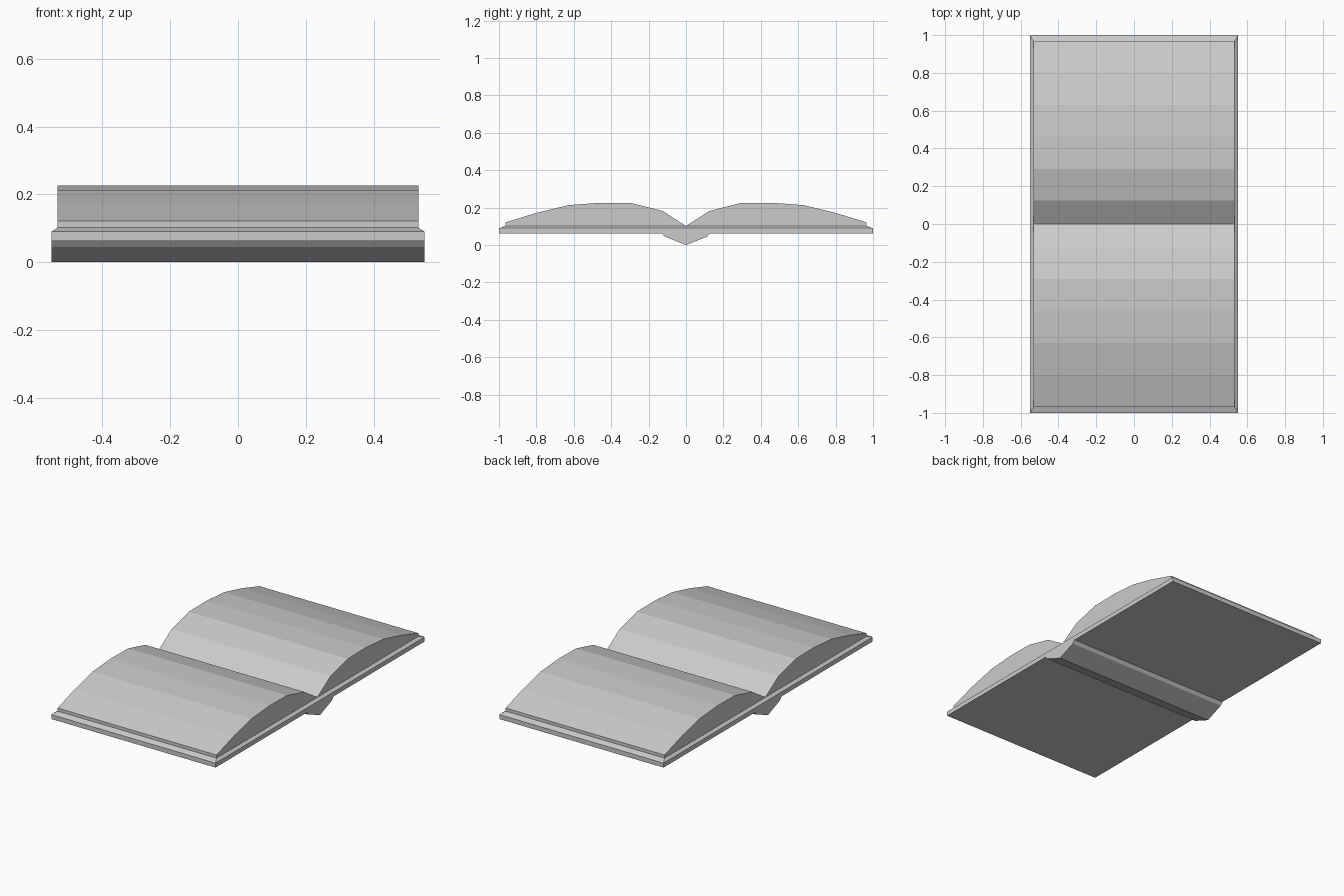
import bpy, bmesh

if "Cube" in bpy.data.objects:
    bpy.data.objects.remove(bpy.data.objects["Cube"])


def finish(name, bm):
    bmesh.ops.recalc_face_normals(bm, faces=bm.faces)
    me = bpy.data.meshes.new(name)
    bm.to_mesh(me)
    bm.free()
    ob = bpy.data.objects.new(name, me)
    bpy.context.collection.objects.link(ob)
    return ob


def loft(name, loops):
    """Skin matching closed loops of points and cap both ends."""
    bm = bmesh.new()
    rings = [[bm.verts.new(p) for p in loop] for loop in loops]
    for a, b in zip(rings, rings[1:]):
        for i in range(len(a)):
            j = (i + 1) % len(a)
            bm.faces.new((a[i], a[j], b[j], b[i]))
    bm.faces.new(rings[0])
    bm.faces.new(rings[-1])
    return finish(name, bm)


def rect(hx, hy, z):
    return [(-hx, -hy, z), (hx, -hy, z), (hx, hy, z), (-hx, hy, z)]


def extrude_x(name, profile, half):
    """Extrude a (y, z) profile along x."""
    return loft(name, [[(x, y, z) for y, z in profile] for x in (-half, half)])


# Cover board with a sloped rim up to the pages
loft("cover", [rect(0.55, 1.0, 0.063), rect(0.55, 1.0, 0.09),
               rect(0.532, 0.965, 0.102)])

# Two arched page blocks meeting in the central valley
arch = [(0, 0.102), (0.125, 0.182), (0.29, 0.224), (0.46, 0.226),
        (0.63, 0.213), (0.80, 0.172), (0.965, 0.121), (0.965, 0.102)]
for side, name in ((1, "pages_back"), (-1, "pages_front")):
    extrude_x(name, [(side * y, z) for y, z in arch], 0.532)

# V-shaped spine underneath
half_spine = [(0.128, 0.063), (0.113, 0.045)]
extrude_x("spine", half_spine + [(0, 0)] +
          [(-y, z) for y, z in reversed(half_spine)], 0.55)
